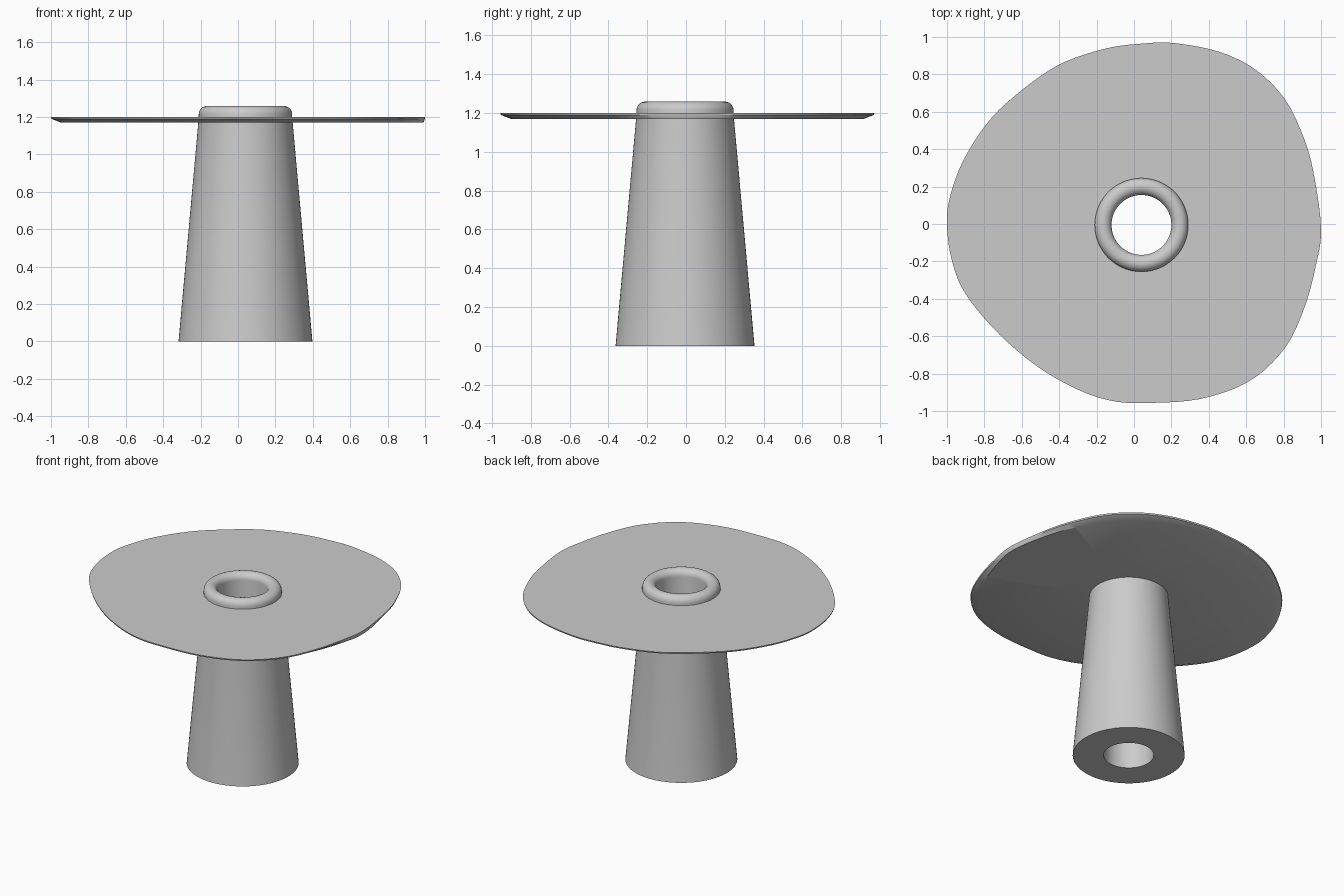
import bpy, bmesh, math
from mathutils import Vector

if "Cube" in bpy.data.objects:
    bpy.data.objects.remove(bpy.data.objects["Cube"])

CX, CY = 0.04, -0.005   # axis of the hollow pedestal


def make_object(name, rings, close_loop):
    """Skin a list of equally long vertex rings; close_loop joins last to first."""
    bm = bmesh.new()
    vr = [[bm.verts.new(p) for p in r] for r in rings]
    n = len(vr[0])
    for i in range(len(vr) if close_loop else len(vr) - 1):
        a, b = vr[i], vr[(i + 1) % len(vr)]
        for j in range(n):
            k = (j + 1) % n
            bm.faces.new((a[j], a[k], b[k], b[j]))
    bmesh.ops.recalc_face_normals(bm, faces=bm.faces)
    me = bpy.data.meshes.new(name)
    bm.to_mesh(me)
    bm.free()
    ob = bpy.data.objects.new(name, me)
    bpy.context.collection.objects.link(ob)
    bpy.ops.object.select_all(action='DESELECT')
    ob.select_set(True)
    bpy.context.view_layer.objects.active = ob
    bpy.ops.object.shade_smooth_by_angle(angle=math.radians(30))
    return ob


def circle(r, z, angles):
    return [(CX + r * math.cos(a), CY + r * math.sin(a), z) for a in angles]


def smooth_closed(pts, steps):
    """Catmull-Rom curve through a closed list of points."""
    out, n = [], len(pts)
    for i in range(n):
        p0, p1, p2, p3 = (Vector(pts[(i + d) % n]) for d in (-1, 0, 1, 2))
        for s in range(steps):
            t = s / steps
            out.append(0.5 * (2 * p1 + (p2 - p0) * t
                              + (2 * p0 - 5 * p1 + 4 * p2 - p3) * t * t
                              + (3 * p1 - p0 - 3 * p2 + p3) * t ** 3))
    return out


# Pedestal: tapered tube with a straight bore and a fully rounded lip
profile = [(0.16, 0), (0.358, 0), (0.25, 1.195)]
profile += [(0.205 + 0.045 * math.cos(math.pi * i / 12),
             1.214 + 0.045 * math.sin(math.pi * i / 12)) for i in range(13)]
full = [2 * math.pi * i / 96 for i in range(96)]
make_object("pedestal", [circle(r, z, full) for r, z in profile], True)

# Tabletop: free-form pebble outline, undercut edge
outline = smooth_closed([
    (1.0, -0.02), (0.957, 0.29), (0.90, 0.48), (0.805, 0.67), (0.65, 0.825),
    (0.457, 0.92), (0.217, 0.967), (0.05, 0.965), (-0.16, 0.936), (-0.414, 0.845),
    (-0.655, 0.67), (-0.80, 0.52), (-0.92, 0.325), (-0.985, 0.14), (-1.0, 0.0),
    (-0.975, -0.19), (-0.90, -0.375), (-0.72, -0.59), (-0.505, -0.77),
    (-0.29, -0.89), (-0.12, -0.945), (0.05, -0.957), (0.35, -0.936),
    (0.617, -0.84), (0.805, -0.665), (0.91, -0.45), (0.973, -0.22)], 5)


def edge_ring(z, inset):
    ring = []
    for p in outline:
        d = p.normalized()
        q = p - d * inset * (1 - 0.85 * max(0, d.x) ** 8)
        ring.append((q.x, q.y, z))
    return ring


around = [math.atan2(p.y - CY, p.x - CX) for p in outline]
make_object("tabletop", [
    circle(0.2, 1.2, around), edge_ring(1.2, 0), edge_ring(1.19, 0.003),
    edge_ring(1.17, 0.055), circle(0.2, 1.17, around)], True)
